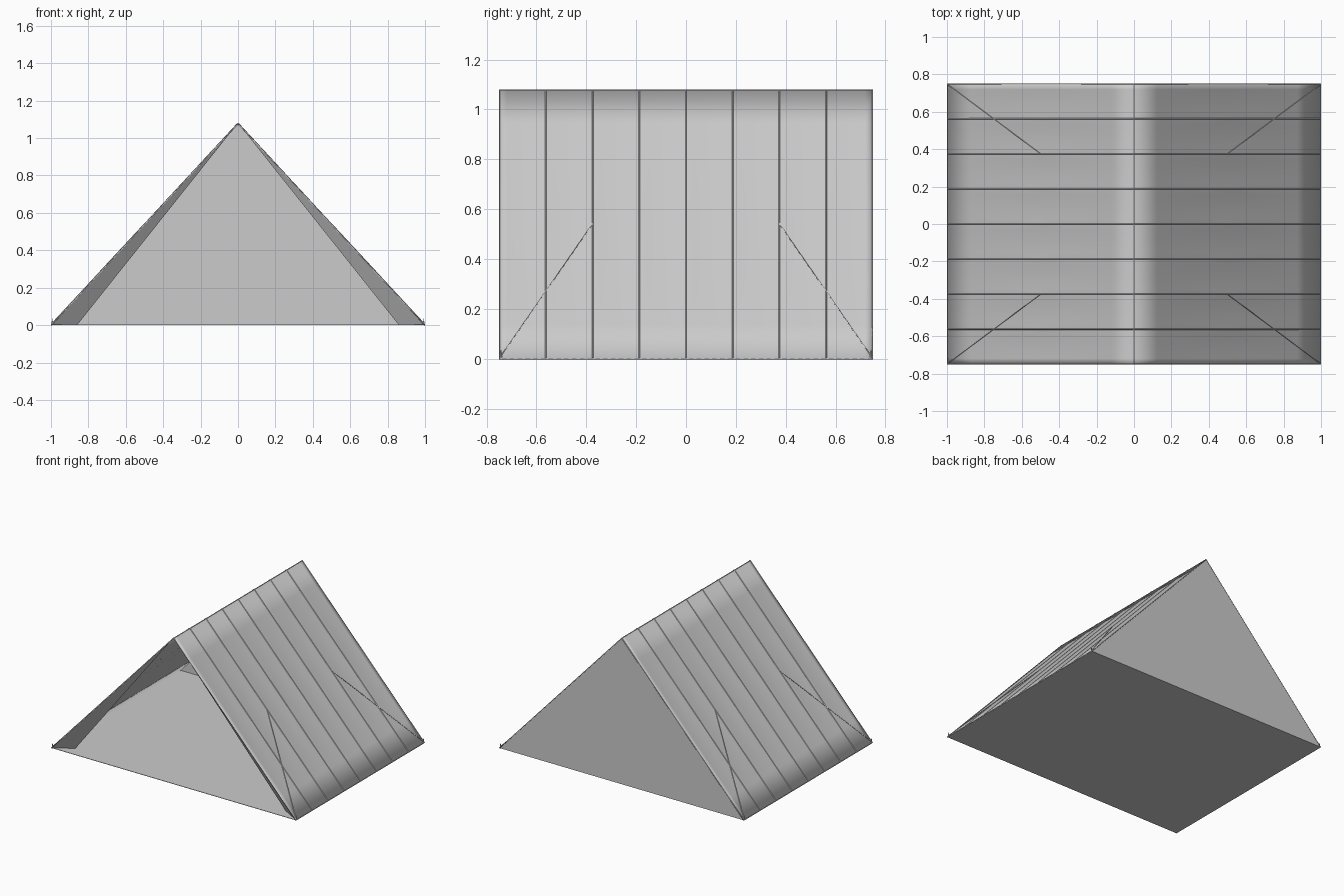
import bpy, bmesh, math
from mathutils import Vector

if "Cube" in bpy.data.objects:
    bpy.data.objects.remove(bpy.data.objects["Cube"])

W, D, H = 1.0, 0.75, 1.08      # half width, half depth, ridge height
PANELS, SUB, ROWS = 8, 6, 8

canvas = bpy.data.materials.new("grey canvas")
canvas.diffuse_color = (0.6, 0.6, 0.6, 1)
canvas.use_nodes = True
canvas.node_tree.nodes["Principled BSDF"].inputs["Base Color"].default_value = canvas.diffuse_color


def make(name, verts, faces):
    me = bpy.data.meshes.new(name)
    me.from_pydata([tuple(v) for v in verts], [], faces)
    me.materials.append(canvas)
    ob = bpy.data.objects.new(name, me)
    bpy.context.collection.objects.link(ob)
    return ob


def rod(name, a, b, r, r2=None, sides=4):
    """Thin straight rod between two points."""
    a, b = Vector(a), Vector(b)
    q = (b - a).to_track_quat('Z', 'Y')
    bm = bmesh.new()
    bmesh.ops.create_cone(bm, cap_ends=True, segments=sides, radius1=r,
                          radius2=r if r2 is None else r2, depth=(b - a).length)
    for v in bm.verts:
        v.co = q @ v.co + (a + b) / 2
    me = bpy.data.meshes.new(name)
    bm.to_mesh(me)
    bm.free()
    me.materials.append(canvas)
    ob = bpy.data.objects.new(name, me)
    bpy.context.collection.objects.link(ob)


def roof_slope(side):
    """Roof sheet whose panels sag slightly between the seams."""
    n = PANELS * SUB
    normal = Vector((side * H, 0, W)).normalized()
    verts, faces = [], []
    for j in range(ROWS + 1):
        s = j / ROWS
        for i in range(n + 1):
            t = (i % SUB) / SUB
            sag = 0.004 * math.sin(math.pi * t) * math.sin(math.pi * s)
            p = Vector((side * W * (1 - s), -D + 2 * D * i / n, H * s))
            verts.append(p - normal * sag)
    for j in range(ROWS):
        for i in range(n):
            a = j * (n + 1) + i
            f = (a, a + 1, a + n + 2, a + n + 1)
            faces.append(f if side > 0 else f[::-1])
    ob = make("roof_right" if side > 0 else "roof_left", verts, faces)
    bpy.ops.object.select_all(action='DESELECT')
    ob.select_set(True)
    bpy.context.view_layer.objects.active = ob
    bpy.ops.object.shade_smooth_by_angle(angle=math.radians(6))
    m = ob.modifiers.new("thickness", 'SOLIDIFY')
    m.thickness, m.offset = 0.005, -1


# Floor and closed back wall
make("floor", [(-W, -D, 0), (W, -D, 0), (W, D, 0), (-W, D, 0),
               (-W, -D, .003), (W, -D, .003), (W, D, .003), (-W, D, .003)],
     [(3, 2, 1, 0), (4, 5, 6, 7), (0, 1, 5, 4), (1, 2, 6, 5), (2, 3, 7, 6), (3, 0, 4, 7)])
y = D - 0.004
make("back_wall", [(-W, D, 0), (W, D, 0), (0, D, H), (-W, y, 0), (W, y, 0), (0, y, H)],
     [(1, 0, 2), (3, 4, 5), (0, 1, 4, 3), (1, 2, 5, 4), (2, 0, 3, 5)])

for side, label in ((-1, "left"), (1, "right")):
    roof_slope(side)
    # Door flap folded into the tent
    flap = [(0, -D, H), (side * W, -D, 0), (side * 0.86, -0.67, 0)]
    ob = make("door_flap_" + label, flap, [(0, 1, 2) if side < 0 else (0, 2, 1)])
    m = ob.modifiers.new("thickness", 'SOLIDIFY')
    m.thickness, m.offset = 0.003, -1
    # Seams between roof panels
    for i in range(1, PANELS):
        sy = -D + 2 * D * i / PANELS
        rod("seam_" + label, (side * (W - .003), sy, .003), (side * .003, sy, H - .003), 0.003)
    # Guy lines lying on the roof, and pegs at the corners
    for end in (-1, 1):
        rod("guy_line_" + label, (side * 0.5, end * 0.375, 0.542),
            (side * 0.992, end * 0.742, 0.012), 0.0025)
        rod("peg_" + label, (side * 0.993, end * 0.742, 0),
            (side * 0.993, end * 0.742, 0.035), 0.006, 0.001, 6)
